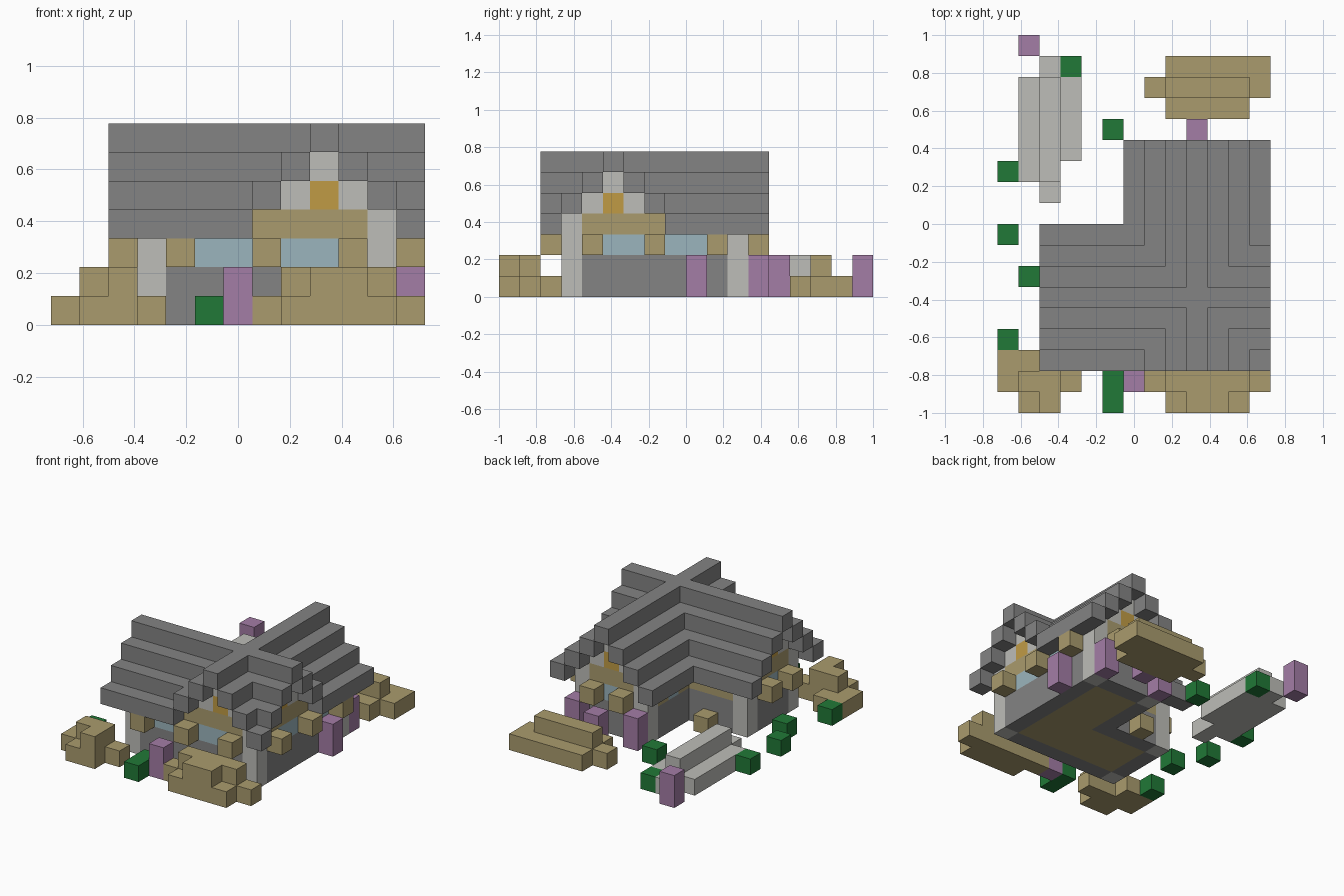
import bpy
import bmesh

if "Cube" in bpy.data.objects:
    bpy.data.objects.remove(bpy.data.objects["Cube"], do_unlink=True)

CELL = 2 / 18                      # edge of one block
ORIGIN = (-6.5 * CELL, -1.0, 0.0)  # corner of the block grid


def make_material(name, red, green, blue):
    material = bpy.data.materials.new(name)
    material.use_nodes = True
    colour = (red, green, blue, 1)
    material.diffuse_color = colour
    material.node_tree.nodes["Principled BSDF"].inputs["Base Color"].default_value = colour
    return material


slate = make_material("slate grey", .23, .23, .23)
stone = make_material("pale stone", .51, .51, .48)
timber = make_material("tan timber", .40, .33, .155)
glass = make_material("window blue", .33, .46, .51)
amber = make_material("amber lamp", .53, .33, .06)
leaf = make_material("leaf green", .015, .19, .038)
blossom = make_material("blossom purple", .37, .205, .38)


def build(name, material, boxes):
    """Join boxes, each given as a corner block and a size in blocks."""
    bm = bmesh.new()
    for corner, size in boxes:
        made = bmesh.ops.create_cube(bm, size=1)
        for vert in made["verts"]:
            for axis in range(3):
                blocks = corner[axis] + size[axis] * (vert.co[axis] + 0.5)
                vert.co[axis] = ORIGIN[axis] + CELL * blocks
    mesh = bpy.data.meshes.new(name)
    bm.to_mesh(mesh)
    bm.free()
    mesh.materials.append(material)
    item = bpy.data.objects.new(name, mesh)
    bpy.context.collection.objects.link(item)
    return item


def cubes(cells):
    return [(cell, (1, 1, 1)) for cell in cells]


def row(first, last, y, z):
    """A run of blocks along x."""
    return ((first, y, z), (last - first + 1, 1, 1))


def column(first, last, x, z):
    """A run of blocks along y."""
    return ((x, first, z), (1, last - first + 1, 1))


# House plan: an L of two crossing wings
LOW, INNER, HIGH = 3, 7, 11


def inside(x, y):
    west_wing = LOW <= x <= HIGH and LOW <= y <= INNER
    north_wing = INNER <= x <= HIGH and LOW <= y <= HIGH
    return west_wing or north_wing


def on_edge(x, y):
    around = [(x + a, y + b) for a in (-1, 0, 1) for b in (-1, 0, 1)]
    return not all(inside(*spot) for spot in around)


posts = {(LOW, LOW), (HIGH, LOW), (LOW, INNER), (INNER, HIGH), (HIGH, HIGH)}
long_windows = (5, 6, 8, 9)
windows = {(n, LOW) for n in long_windows} | {(HIGH, n) for n in long_windows}
windows |= {(9, HIGH), (LOW, 5), (INNER, 9)}

parts = {"floor": [], "corner_posts": [], "base_walls": [], "window_panes": [], "upper_walls": []}
for x in range(LOW, HIGH + 1):
    for y in range(LOW, HIGH + 1):
        if not inside(x, y):
            continue
        if not on_edge(x, y):
            parts["floor"].append((x, y, 0))
            continue
        for z in range(4):
            if (x, y) in posts:
                kind = "corner_posts"
            elif z < 2:
                kind = "base_walls"
            elif z == 2 and (x, y) in windows:
                kind = "window_panes"
            else:
                kind = "upper_walls"
            parts[kind].append((x, y, z))

finishes = {"floor": timber, "corner_posts": stone, "base_walls": slate,
            "window_panes": glass, "upper_walls": timber}
for name, cells in parts.items():
    build(name, finishes[name], cubes(cells))

# Gables: a lamp framed by three pale blocks at each wing end
MID_X, MID_Y = 9, 5
for side, y in (("front", LOW), ("back", HIGH)):
    build(side + "_gable", stone, cubes([(MID_X - 1, y, 4), (MID_X + 1, y, 4), (MID_X, y, 5)]))
    build(side + "_lamp", amber, cubes([(MID_X, y, 4)]))
for side, x in (("left", HIGH), ("right", LOW)):
    build(side + "_gable", stone, cubes([(x, MID_Y - 1, 4), (x, MID_Y + 1, 4), (x, MID_Y, 5)]))
    build(side + "_lamp", amber, cubes([(x, MID_Y, 4)]))

# Stepped cross roof: each layer moves one block in, mitred at the valleys
START, END = 2, 12
for step in range(3):
    reach = 3 - step
    west, east = MID_X - reach, MID_X + reach
    south, north = MID_Y - reach, MID_Y + reach
    z = 3 + step
    strips = []
    for y in (south, north):
        strips += [row(START, west, y, z), row(east, END, y, z)]
    for x in (west, east):
        if south > START:
            strips.append(column(START, south - 1, x, z))
        strips.append(column(north + 1, END, x, z))
    build("roof_layer_" + "abc"[step], slate, strips)
build("roof_ridges", slate, [row(START, MID_X - 1, MID_Y, 6), row(MID_X + 1, END, MID_Y, 6),
                             column(START, END, MID_X, 6)])

# Timber brackets under the eaves, and a step in the inner corner
brackets = []
for n in (4, 7, 10):
    brackets += [(n, START, 2), (END, n, 2)]
for n in (-1, 1):
    brackets += [(MID_X + n, END, 2), (START, MID_Y + n, 2)]
build("eave_brackets", timber, cubes(brackets))
build("door_step", timber, cubes([(5, 8, 0)]))

# Timber heaps around the house
build("front_left_heap", timber, [row(8, 11, 0, 0), row(7, 12, 1, 0),
                                  row(9, 10, 0, 1), row(8, 11, 1, 1)])
build("front_right_heap", timber, [row(1, 2, 0, 0), row(0, 3, 1, 0), row(0, 1, 2, 0),
                                   row(2, 2, 0, 1), row(1, 2, 1, 1)])
build("back_heap", timber, [row(8, 11, 14, 0), row(7, 12, 15, 0), row(8, 12, 16, 0),
                            row(8, 11, 15, 1)])

# Pale stone mound
build("stone_mound", stone, [column(11, 15, 1, 0), column(10, 16, 2, 0),
                             column(12, 15, 3, 0), column(11, 15, 2, 1)])

# Plants
shrubs = [(0, 3), (1, 6), (0, 8), (0, 11), (5, 13), (3, 16), (5, 0), (5, 1)]
build("shrubs", leaf, cubes([(x, y, 0) for x, y in shrubs]))
flowers = [(6, 1), (12, 9), (11, 12), (7, 12), (9, 13), (1, 17)]
build("tall_flowers", blossom, [((x, y, 0), (1, 1, 2)) for x, y in flowers])
